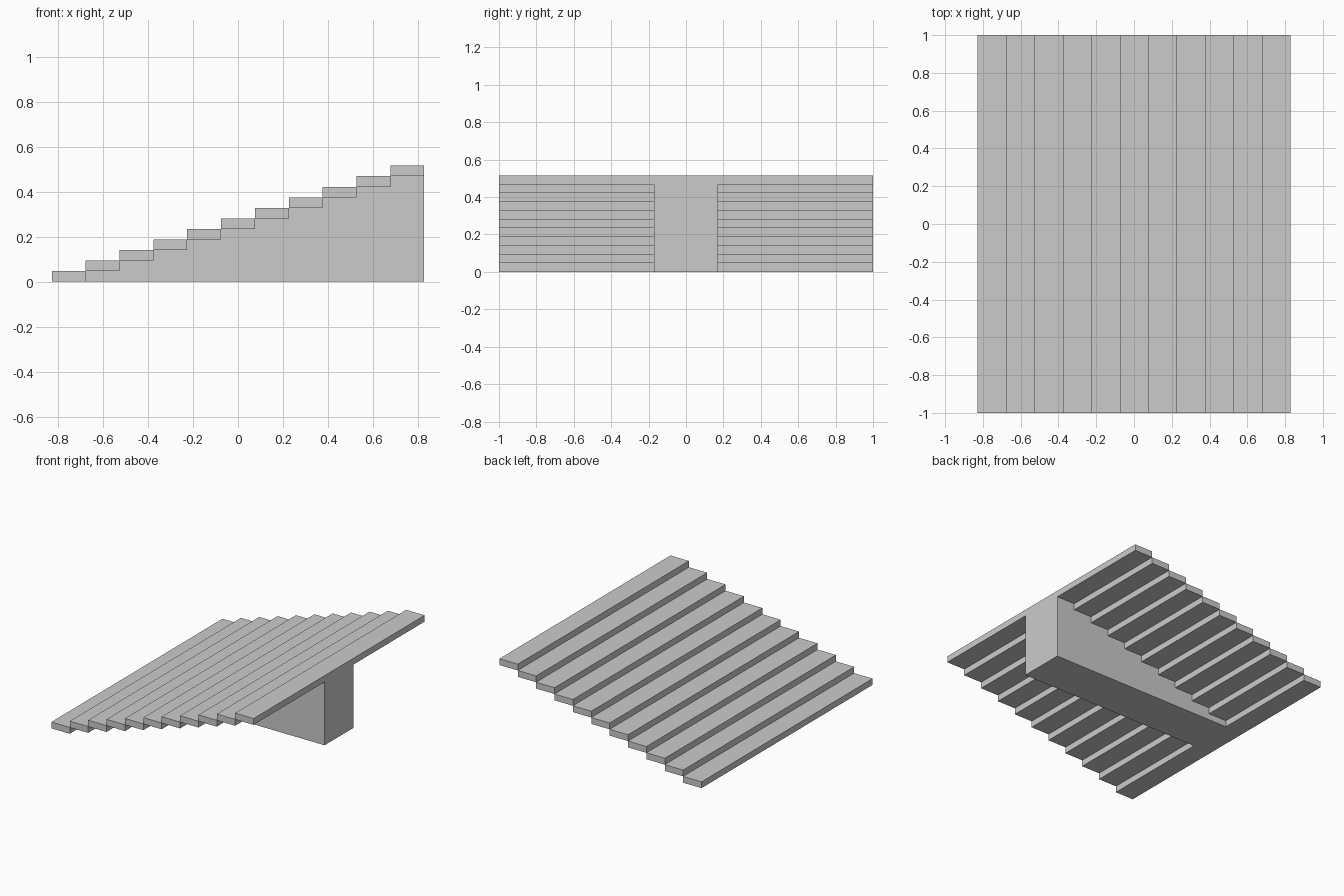
import bpy, bmesh

if "Cube" in bpy.data.objects:
    bpy.data.objects.remove(bpy.data.objects["Cube"])

STEPS = 11
HALF_LENGTH = 0.8275
RUN = 2 * HALF_LENGTH / STEPS
RISE = 0.515 / STEPS


def prism(name, profile, half_width):
    """Extrude an x-z outline along y, centred on y = 0."""
    bm = bmesh.new()
    face = bm.faces.new([bm.verts.new((x, -half_width, z)) for x, z in profile])
    extruded = bmesh.ops.extrude_face_region(bm, geom=[face])["geom"]
    verts = [v for v in extruded if isinstance(v, bmesh.types.BMVert)]
    bmesh.ops.translate(bm, verts=verts, vec=(0, 2 * half_width, 0))
    bmesh.ops.recalc_face_normals(bm, faces=bm.faces)
    mesh = bpy.data.meshes.new(name)
    bm.to_mesh(mesh)
    bm.free()
    obj = bpy.data.objects.new(name, mesh)
    bpy.context.collection.objects.link(obj)
    return obj


# Full-width treads, each starting where the one below ends
for i in range(STEPS):
    x0, z0 = -HALF_LENGTH + i * RUN, i * RISE
    x1, z1 = x0 + RUN, z0 + RISE
    prism(f"tread_{i + 1:02d}", [(x0, z0), (x1, z0), (x1, z1), (x0, z1)], 1.0)

# Central stepped support under the treads, flat on the ground
outline = [(-HALF_LENGTH + RUN, 0), (HALF_LENGTH, 0)]
for i in reversed(range(1, STEPS)):
    x0 = -HALF_LENGTH + i * RUN
    outline += [(x0 + RUN, i * RISE), (x0, i * RISE)]
prism("central_support", outline, 0.17)
